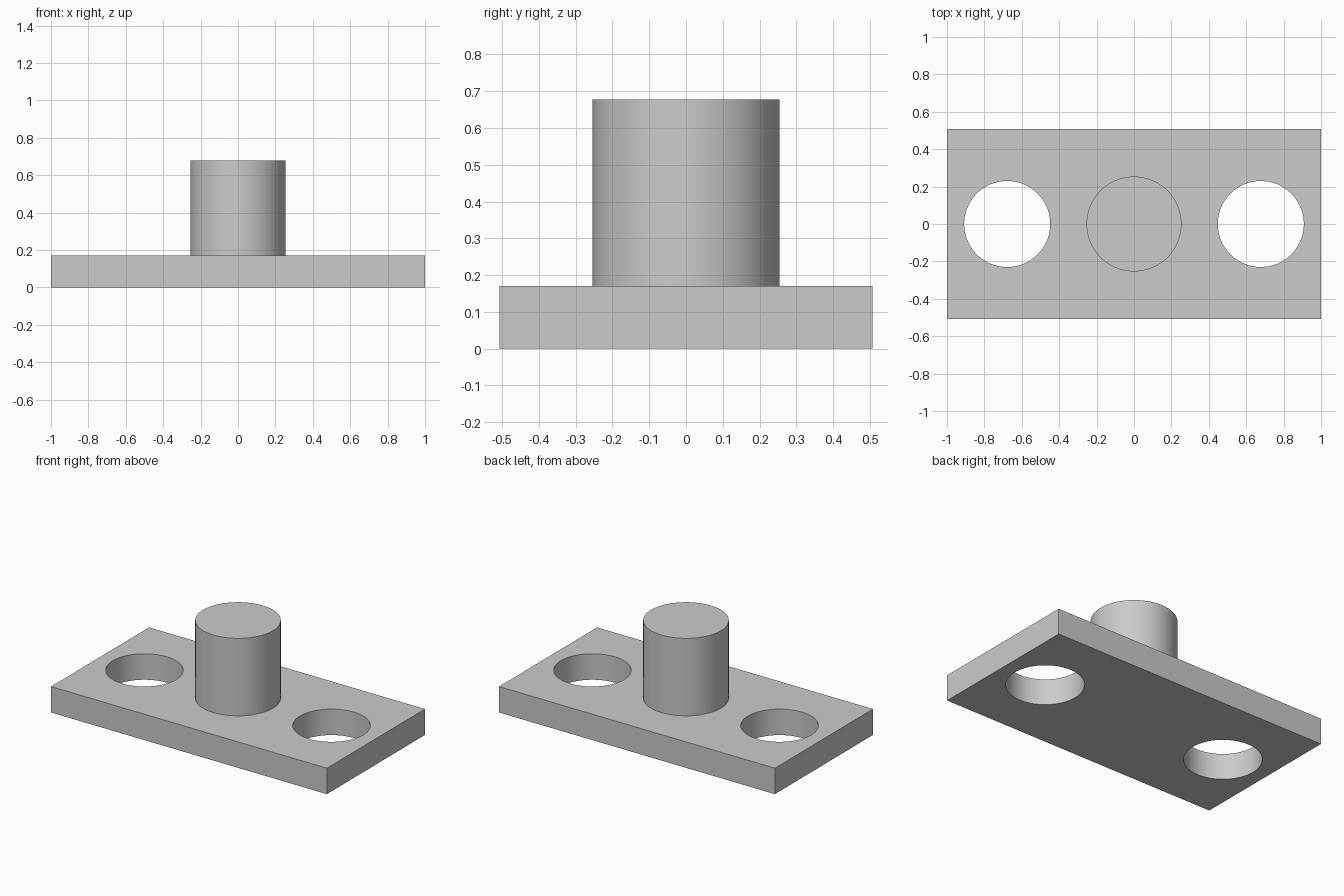
import bpy

if "Cube" in bpy.data.objects:
    bpy.data.objects.remove(bpy.data.objects["Cube"])

PLATE_H, TOP = 0.17, 0.678
HOLE_X, HOLE_R, POST_R = 0.678, 0.23, 0.254

grey = bpy.data.materials.new("plain grey")
grey.diffuse_color = (0.6, 0.6, 0.6, 1)
grey.use_nodes = True
grey.node_tree.nodes["Principled BSDF"].inputs["Base Color"].default_value = grey.diffuse_color


def cylinder(name, x, radius, z0, z1):
    bpy.ops.mesh.primitive_cylinder_add(
        vertices=96, radius=radius, depth=z1 - z0, location=(x, 0, (z0 + z1) / 2))
    ob = bpy.context.object
    ob.name = name
    ob.data.materials.append(grey)
    return ob


def smooth(ob):
    bpy.ops.object.select_all(action='DESELECT')
    ob.select_set(True)
    bpy.context.view_layer.objects.active = ob
    bpy.ops.object.shade_smooth_by_angle()


# Flat rectangular base plate
bpy.ops.mesh.primitive_cube_add(size=1, location=(0, 0, PLATE_H / 2))
plate = bpy.context.object
plate.name = "base_plate"
plate.scale = (2, 1.015, PLATE_H)
bpy.ops.object.transform_apply(location=False, rotation=False, scale=True)
plate.data.materials.append(grey)

# Two round through holes
for side in (-1, 1):
    cutter = cylinder("hole_cutter", side * HOLE_X, HOLE_R, -0.1, PLATE_H + 0.1)
    bpy.context.view_layer.objects.active = plate
    mod = plate.modifiers.new("hole", 'BOOLEAN')
    mod.operation = 'DIFFERENCE'
    mod.solver = 'EXACT'
    mod.object = cutter
    bpy.ops.object.modifier_apply(modifier=mod.name)
    bpy.data.objects.remove(cutter)
smooth(plate)

# Central round post
smooth(cylinder("center_post", 0, POST_R, PLATE_H, TOP))
